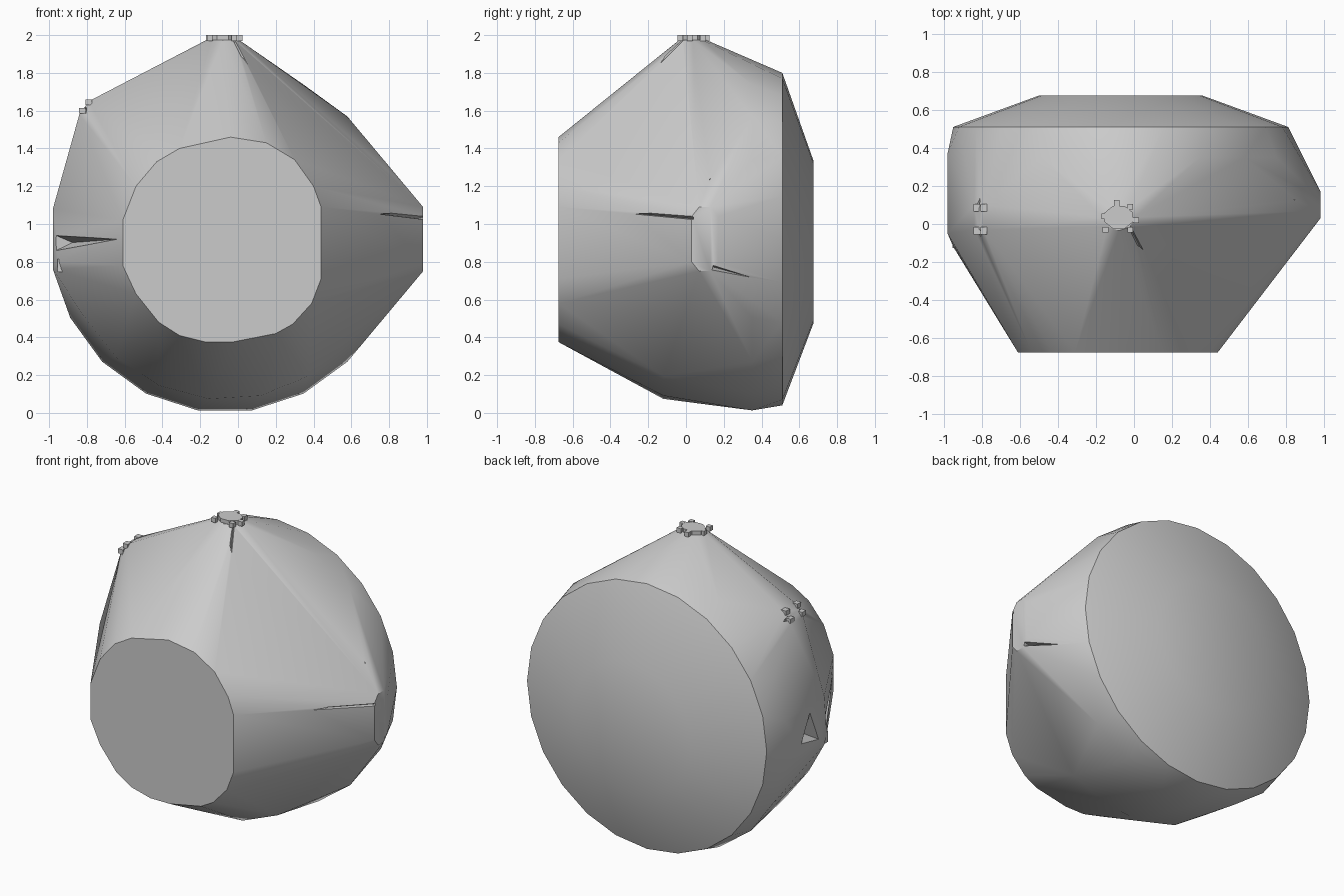
import bpy, bmesh, math
from mathutils import Vector

if "Cube" in bpy.data.objects:
    bpy.data.objects.remove(bpy.data.objects["Cube"])

grey = bpy.data.materials.new("plain_grey")
grey.diffuse_color = (0.6, 0.6, 0.6, 1)
grey.use_nodes = True
grey.node_tree.nodes["Principled BSDF"].inputs["Base Color"].default_value = (0.6, 0.6, 0.6, 1)

CX, CZ = -0.07, 0.92


def hull(name, points):
    """Closed convex skin stretched over the points."""
    bm = bmesh.new()
    for p in points:
        bm.verts.new(p)
    res = bmesh.ops.convex_hull(bm, input=bm.verts[:])
    loose = {g for g in res["geom_interior"] + res["geom_unused"] if isinstance(g, bmesh.types.BMVert)}
    bmesh.ops.delete(bm, geom=list(loose), context="VERTS")
    bmesh.ops.dissolve_limit(bm, angle_limit=0.002, verts=bm.verts[:], edges=bm.edges[:])
    bmesh.ops.recalc_face_normals(bm, faces=bm.faces[:])
    me = bpy.data.meshes.new(name)
    bm.to_mesh(me)
    bm.free()
    me.materials.append(grey)
    ob = bpy.data.objects.new(name, me)
    bpy.context.collection.objects.link(ob)
    return ob


def ring(r, y, n=24, start=0, end=360, cx=CX, cz=CZ):
    """Points round the front-to-back axis, angles in degrees."""
    out = []
    for i in range(n):
        a = math.radians(start + (end - start) * i / n)
        out.append((cx + r * math.cos(a), y, cz + r * math.sin(a)))
    return out


# Front flat face outline
front = [(-.61, .78), (-.61, 1.02), (-.54, 1.2), (-.43, 1.33), (-.31, 1.4), (-.04, 1.46),
         (.15, 1.43), (.3, 1.34), (.4, 1.2), (.44, 1.09), (.44, .71), (.39, .58), (.29, .47),
         (.2, .42), (-.03, .375), (-.17, .375), (-.31, .41), (-.42, .48), (-.54, .63)]
pts = [(x, -.675, z) for x, z in front]

# Rear rings, low belly and flat back
pts += ring(.88, .51, 24)
pts += ring(.43, .675, 24, cz=.905)
pts += ring(.918, .35, 20, 9, 369)
pts += ring(.85, -.12, 7, 190, 320)

# Side, top and shoulder tips
pts += [(.98, y, z) for y, z in
        ((.03, .8), (.03, 1.04), (.07, 1.09), (.13, 1.09), (.17, 1.04), (.17, .8), (.13, .75), (.07, .75))]
pts += [(-.98, y, z) for y in (-.05, .37) for z in (.76, 1.08)]
pts += [(-.95, -.12, .8), (-.95, -.08, 1.0)]
pts += [(x, y, z) for y in (-.03, .1) for x, z in ((-.84, 1.58), (-.79, 1.65))]
pts += [(-.08 + .085 * math.cos(a * math.pi / 4), .035 + .07 * math.sin(a * math.pi / 4), 1.975)
        for a in range(8)]
body = hull("body", pts)

# Thin tapering creases cut into the skin: tip, wide end, half width, depth
centre = Vector((CX, .05, CZ))
creases = [((-.63, -.65, .92), (-.955, -.09, .9), .045, .08),
           ((.52, .32, 1.56), (.83, .14, 1.22), .02, .04),
           ((.82, .48, .68), (.97, .14, .77), .015, .03),
           ((.44, -.66, 1.09), (.975, .04, 1.03), .01, .02),
           ((-.5, -.4, 1.4), (-.81, -.03, 1.6), .015, .03),
           ((-.6, .48, 1.6), (-.81, .09, 1.6), .015, .03),
           ((.15, -.35, 1.6), (-.02, -.02, 1.97), .012, .02)]
cutters = []
for i, (tip, wide, w, d) in enumerate(creases):
    tip, wide = Vector(tip), Vector(wide)
    out = (wide - centre).normalized()
    side = (wide - tip).cross(out).normalized() * w
    cutters.append(hull("crease_cutter_%d" % i, [
        tip, wide + side + out * .02, wide - side + out * .02, wide - out * d]))

# Shallow hollow in the right flank
cutters.append(hull("hollow_cutter", [
    (-1.0, -.02, .8), (-1.0, .22, .85), (-1.0, .1, 1.08), (-.92, .1, .88)]))

for c in cutters:
    m = body.modifiers.new(c.name, "BOOLEAN")
    m.operation, m.object, m.solver = "DIFFERENCE", c, "EXACT"
bpy.context.view_layer.objects.active = body
for m in list(body.modifiers):
    bpy.ops.object.modifier_apply(modifier=m.name)
for c in cutters:
    bpy.data.objects.remove(c)

bpy.ops.object.select_all(action="DESELECT")
body.select_set(True)
bpy.ops.object.shade_smooth_by_angle(angle=math.radians(35))


# Small stepped caps on the top and on the shoulder
def block(name, c, s):
    return hull(name, [(c[0] + i * s[0] / 2, c[1] + j * s[1] / 2, c[2] + k * s[2] / 2)
                       for i in (-1, 1) for j in (-1, 1) for k in (-1, 1)])


hull("top_cap", [(-.08 + .08 * math.cos(a * math.pi / 4 + .39), .035 + .065 * math.sin(a * math.pi / 4 + .39), z)
                 for a in range(8) for z in (1.95, 2.0)])
for i, (x, y) in enumerate(((-.15, -.03), (-.02, -.03), (.01, .02), (-.02, .09), (-.09, .11), (-.155, .04))):
    block("top_step_%d" % i, (x, y, 1.985), (.03, .03, .03))
for i, (x, y, z) in enumerate(((-.79, -.035, 1.645), (-.79, .085, 1.645), (-.825, -.035, 1.6), (-.825, .085, 1.6))):
    block("shoulder_step_%d" % i, (x, y, z), (.035, .04, .03))
block("right_flank_step", (-.94, -.105, .78), (.03, .04, .07))
